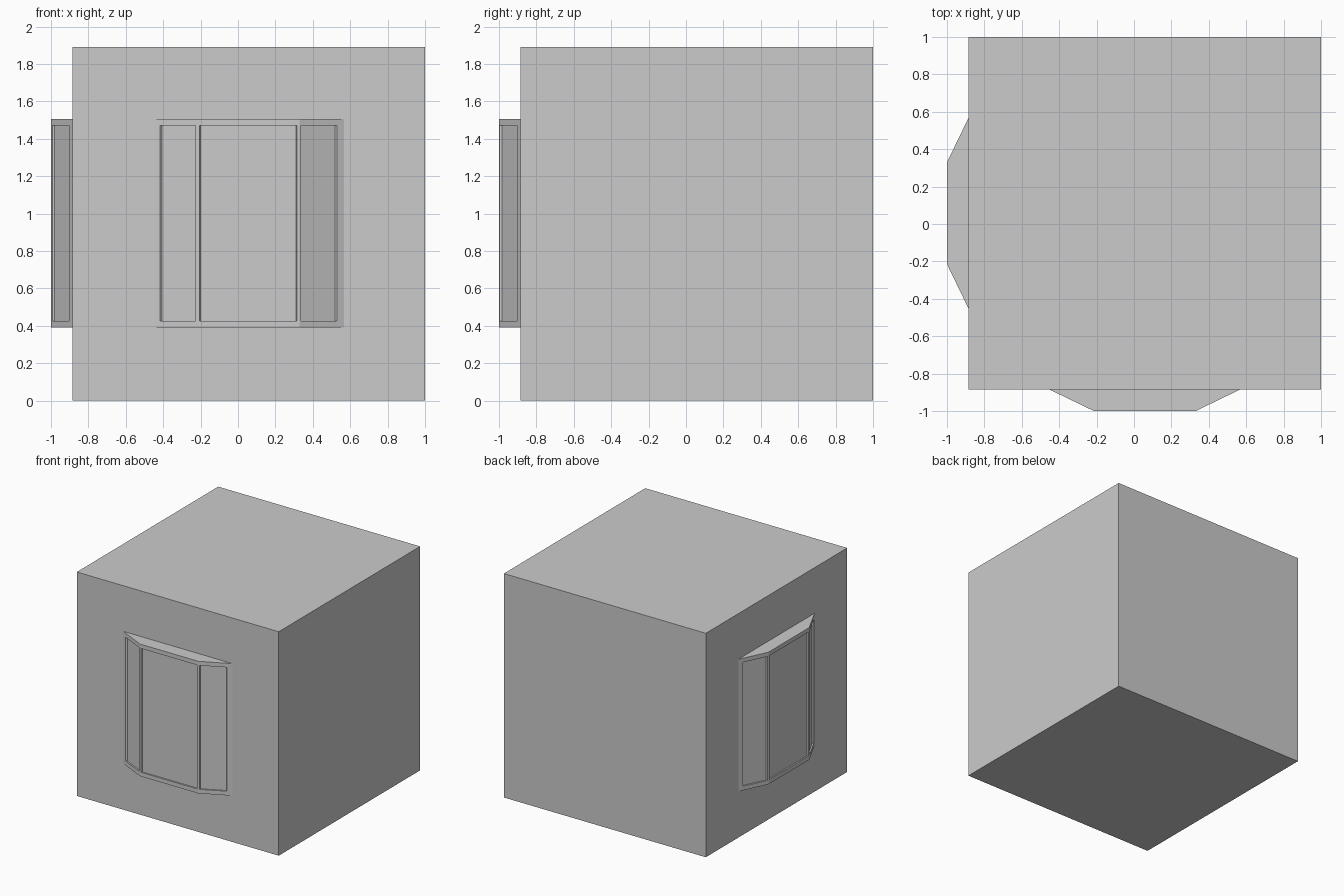
import bpy, bmesh
from mathutils import Vector

if "Cube" in bpy.data.objects:
    bpy.data.objects.remove(bpy.data.objects["Cube"])

WALL, OUT = -0.885, -1.0
Z0, Z1 = 0.39, 1.505
PLAN = [(-0.452, WALL), (-0.214, OUT), (0.33, OUT), (0.567, WALL)]
# horizontal pane margins (left, right) as fractions of each bay facet
MARGINS = [(0.15, 0.06), (0.016, 0.026), (0.03, 0.16)]
RIM, DEPTH, TAPER = 0.035, 0.012, 0.005


def finish(bm, name):
    mesh = bpy.data.meshes.new(name)
    bm.to_mesh(mesh)
    bm.free()
    obj = bpy.data.objects.new(name, mesh)
    bpy.context.collection.objects.link(obj)
    return obj


def bay_window(name, swap):
    bm = bmesh.new()

    def ring(a, b, u0, u1, z0, z1, offset):
        pts = [a.lerp(b, u0), a.lerp(b, u1)]
        pts = [p + offset for p in pts]
        return [bm.verts.new((p.x, p.y, z)) for p, z in
                ((pts[0], z0), (pts[1], z0), (pts[1], z1), (pts[0], z1))]

    # facets: flat frame, then a shallow recess holding the pane
    for i, (ml, mr) in enumerate(MARGINS):
        a, b = Vector((*PLAN[i], 0)), Vector((*PLAN[i + 1], 0))
        d = (b - a).normalized()
        inward = Vector((-d.y, d.x, 0)) * DEPTH
        t = TAPER / (b - a).length
        none = Vector((0, 0, 0))
        rings = [ring(a, b, 0, 1, Z0, Z1, none),
                 ring(a, b, ml, 1 - mr, Z0 + RIM, Z1 - RIM, none),
                 ring(a, b, ml + t, 1 - mr - t, Z0 + RIM, Z1 - RIM, inward)]
        for r, s in zip(rings, rings[1:]):
            for k in range(4):
                n = (k + 1) % 4
                bm.faces.new((r[k], r[n], s[n], s[k]))
        bm.faces.new(rings[-1])

    # top and bottom caps
    bm.faces.new([bm.verts.new((x, y, Z1)) for x, y in PLAN])
    bm.faces.new([bm.verts.new((x, y, Z0)) for x, y in reversed(PLAN)])
    bmesh.ops.remove_doubles(bm, verts=bm.verts, dist=1e-5)

    # the left bay is the front bay mirrored across the diagonal
    if swap:
        for v in bm.verts:
            v.co.x, v.co.y = v.co.y, v.co.x
        bmesh.ops.reverse_faces(bm, faces=bm.faces)
    return finish(bm, name)


# main building block
bm = bmesh.new()
bmesh.ops.create_cube(bm, size=1)
for v in bm.verts:
    v.co = [1.0 if v.co.x > 0 else WALL, 1.0 if v.co.y > 0 else WALL,
            1.89 if v.co.z > 0 else 0.0]
finish(bm, "building_block")

# bay windows
bay_window("front_bay_window", False)
bay_window("left_bay_window", True)
